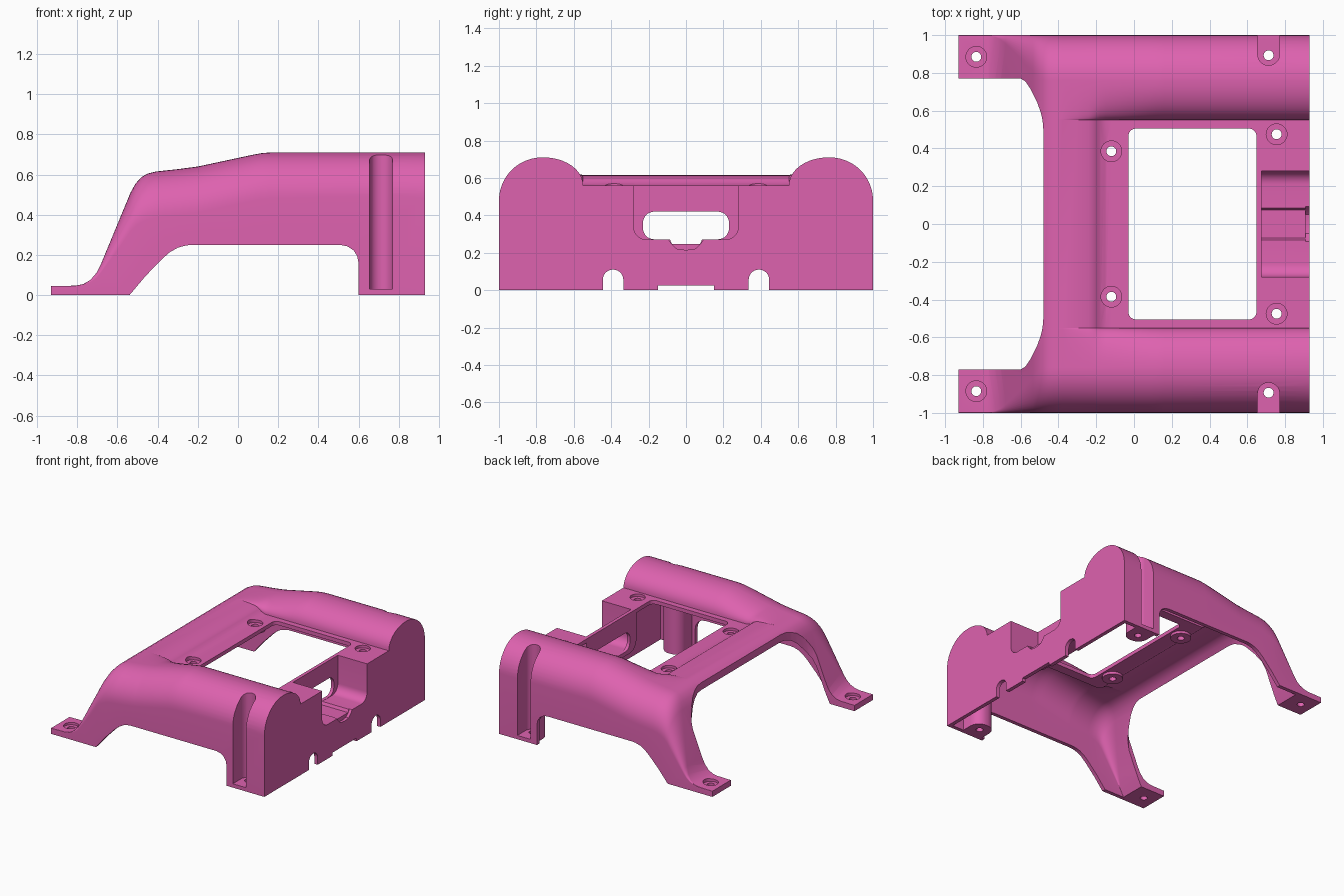
import bpy, bmesh, math

if "Cube" in bpy.data.objects:
    bpy.data.objects.remove(bpy.data.objects["Cube"])

pink = bpy.data.materials.new("pink plastic")
pink.diffuse_color = (0.73, 0.122, 0.43, 1)
pink.use_nodes = True
pink.node_tree.nodes["Principled BSDF"].inputs["Base Color"].default_value = pink.diffuse_color


def make(name, bm):
    bmesh.ops.remove_doubles(bm, verts=bm.verts, dist=1e-5)
    bmesh.ops.recalc_face_normals(bm, faces=bm.faces)
    me = bpy.data.meshes.new(name)
    bm.to_mesh(me)
    bm.free()
    me.materials.append(pink)
    ob = bpy.data.objects.new(name, me)
    bpy.context.collection.objects.link(ob)
    return ob


def prism(pts, axis, lo, hi):
    """Extrude a 2D outline along an axis; the outline uses the other two axes."""
    bm = bmesh.new()

    def co(p, t):
        return {"x": (t, p[0], p[1]), "y": (p[0], t, p[1]), "z": (p[0], p[1], t)}[axis]
    clean = [p for i, p in enumerate(pts) if math.dist(p, pts[i - 1]) > 1e-5]
    a = [bm.verts.new(co(p, lo)) for p in clean]
    b = [bm.verts.new(co(p, hi)) for p in clean]
    n = len(clean)
    bm.faces.new(a)
    bm.faces.new(b)
    for i in range(n):
        bm.faces.new((a[i], a[(i + 1) % n], b[(i + 1) % n], b[i]))
    return make("cutter", bm)


def rounded(x0, y0, x1, y1, r, n=8):
    pts = []
    for cx, cy, s in ((x1 - r, y1 - r, 0), (x0 + r, y1 - r, 90),
                      (x0 + r, y0 + r, 180), (x1 - r, y0 + r, 270)):
        for i in range(n + 1):
            a = math.radians(s + 90 * i / n)
            pts.append((cx + r * math.cos(a), cy + r * math.sin(a)))
    return pts


def disc(x, y, r):
    return rounded(x - r, y - r, x + r, y + r, r)


def subtract(target, tool):
    m = target.modifiers.new("cut", "BOOLEAN")
    m.operation, m.solver, m.object = "DIFFERENCE", "EXACT", tool
    bpy.context.view_layer.objects.active = target
    bpy.ops.object.modifier_apply(modifier=m.name)
    bpy.data.objects.remove(tool)


def lerp(table, x):
    if x <= table[0][0]:
        return table[0][1]
    for (xa, za), (xb, zb) in zip(table, table[1:]):
        if x <= xb:
            return za + (zb - za) * (x - xa) / (xb - xa)
    return table[-1][1]


# side profiles: outer top, inner top, and the sunken deck between the humps
OUTER = [(-.93, .045), (-.81, .047), (-.77, .055), (-.735, .075), (-.705, .11), (-.68, .16),
         (-.535, .51), (-.51, .555), (-.48, .588), (-.45, .605), (-.41, .615), (-.3, .627),
         (-.2, .64), (.08, .70), (.12, .707), (.16, .71), (.93, .71)]
INNER = [(-.715, 0), (-.68, .07), (-.65, .14), (-.505, .49), (-.48, .53), (-.45, .56),
         (-.41, .582), (-.3, .595), (-.2, .608), (.08, .668), (.12, .676), (.16, .68), (.90, .68)]
DECK = [(-.38, .617), (-.3, .612), (-.24, .606), (-.21, .595), (-.18, .572), (-.15, .561), (-.12, .56)]


def loft(name, table, t, bottom):
    """Sweep the double-hump section along x, inset by wall thickness t."""
    xs = sorted({p[0] for p in table} | {p[0] for p in DECK})
    bm = bmesh.new()
    rings = []
    for x in xs:
        h = lerp(table, x)
        d = min(h, lerp(DECK, x) - t)
        w = 1 - t
        k = min(1, max(.01, (h - .05) / .55))
        ry, rz = (.23 - t) * k, (.23 - t) * k
        half = [(w, bottom)]
        for i in range(13):
            a = math.pi / 2 * i / 12
            half.append((w - ry + ry * math.cos(a), h - rz + rz * math.sin(a)))
        for i in range(13):
            a = math.pi / 2 * i / 12
            half.append((.76 - (.21 - t) * math.sin(a), d + (h - d) * math.cos(a)))
        ring = half + [(-y, z) for y, z in reversed(half)]
        rings.append([bm.verts.new((x, y, z)) for y, z in ring])
    n = len(rings[0])
    for a, b in zip(rings, rings[1:]):
        for i in range(n):
            bm.faces.new((a[i], a[(i + 1) % n], b[(i + 1) % n], b[i]))
    caps = [bm.faces.new(rings[0]), bm.faces.new(rings[-1])]
    sides = [f for f in bm.faces if f not in caps]
    bmesh.ops.triangulate(bm, faces=sides)
    return make(name, bm)


body = loft("housing_shell", OUTER, 0, 0)
cavity = loft("cavity", INNER, .03, -.1)

DECK_HOLES = [(-.12, .385), (.755, .475)]

# keep material inside the cavity for the screw columns, deck bosses and rear pocket
for s in (1, -1):
    col = [(x, s * y) for x, y in rounded(.625, .81, .80, 1.2, .08)]
    subtract(cavity, prism(col, "z", -.2, 1))
    for x, y in DECK_HOLES:
        subtract(cavity, prism(disc(x, s * y, .075), "z", .51, 1))
subtract(cavity, prism(rounded(-.31, .24, .31, 1.2, .08), "x", .65, 1.1))
subtract(body, cavity)

# front opening between the legs
edge = [(-.6, .77), (-.575, .755), (-.545, .71), (-.515, .65), (-.495, .595), (-.484, .55), (-.48, .5)]
subtract(body, prism([(-1.1, .77)] + edge + [(x, -y) for x, y in reversed(edge)] + [(-1.1, -.77)],
                     "z", -.3, 1))

# side arches
arch = [(-.54, 0), (-.46, .095), (-.38, .178), (-.34, .213), (-.3, .236), (-.26, .247), (-.23, .25),
        (.51, .25), (.545, .243), (.575, .223), (.593, .195), (.6, .16), (.6, -.2), (-.54, -.2)]
subtract(body, prism(arch, "y", -1.2, 1.2))

# square deck opening
subtract(body, prism(rounded(-.03, -.505, .648, .505, .04), "z", .4, .9))

# rear pocket, its window and the small finger dip
subtract(body, prism(rounded(-.28, .27, .28, 1.1, .07), "x", .675, 1.1))
subtract(body, prism(rounded(-.23, .272, .23, .42, .06), "x", .6, .72))
subtract(body, prism([(-.1, .3), (-.075, .248), (.075, .248), (.1, .3)], "x", .6, 1.1))
subtract(body, prism([(-.11, .3), (-.08, .25), (-.05, .222), (0, .215), (.05, .222), (.08, .25), (.11, .3)],
                     "x", .907, 1.1))

# shallow central notch under the rear wall
subtract(body, prism([(-.15, -.1), (.15, -.1), (.15, .025), (-.15, .025)], "x", .85, 1.1))

for s in (1, -1):
    # cable notches in the rear wall
    subtract(body, prism([(s * y, z) for y, z in rounded(.335, -.2, .445, .11, .054)], "x", .85, 1.1))
    # vertical screw slots in the sides, with a hole in the floor
    subtract(body, prism([(x, s * y) for x, y in rounded(.655, .84, .77, 1.2, .057)], "z", .03, 1))
    subtract(body, prism(disc(.7125, s * .893, .026), "z", -.1, .2))
    # countersunk screw holes in the deck and feet
    for x, y, z in [(a, b, .54) for a, b in DECK_HOLES] + [(-.835, .885, .028)]:
        subtract(body, prism(disc(x, s * y, .055), "z", z, z + .1))
        subtract(body, prism(disc(x, s * y, .026), "z", z - .15, z + .05))

# one material, smooth humps with crisp edges
body.data.materials.clear()
body.data.materials.append(pink)
for p in body.data.polygons:
    p.material_index = 0
bpy.ops.object.select_all(action="DESELECT")
body.select_set(True)
bpy.context.view_layer.objects.active = body
bpy.ops.object.shade_smooth_by_angle(angle=math.radians(30))
